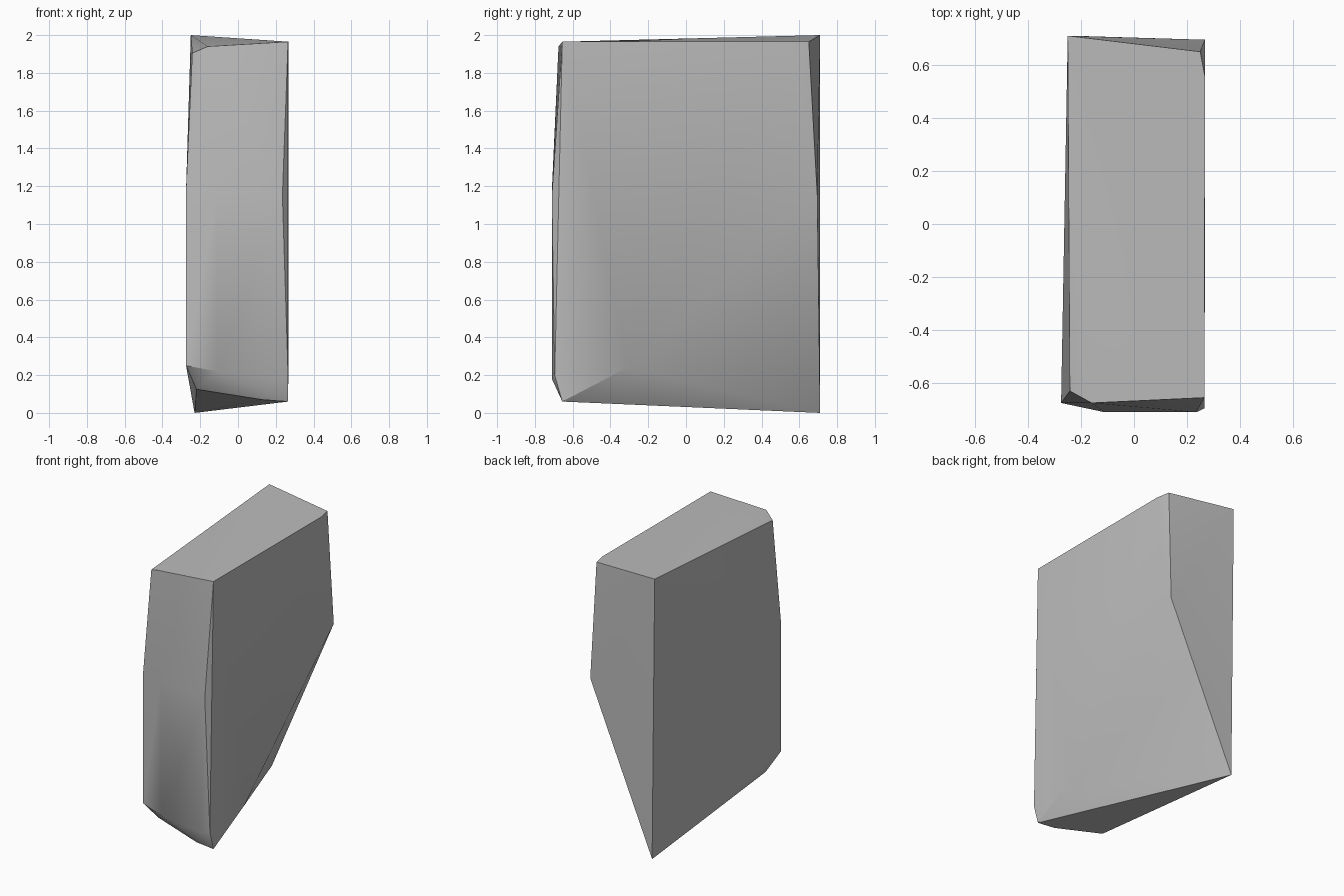
import bpy
import bmesh

# Remove the default object only
default_object = bpy.data.objects.get("Cube")
if default_object:
    bpy.data.objects.remove(default_object, do_unlink=True)


def make_material(name, color):
    material = bpy.data.materials.new(name)
    material.use_nodes = True
    material.diffuse_color = color
    material.node_tree.nodes["Principled BSDF"].inputs["Base Color"].default_value = color
    return material


def hull_object(name, corners, material):
    """Wrap a set of corner points in a convex, chiselled block."""
    mesh = bpy.data.meshes.new(name)
    bm = bmesh.new()
    for corner in corners:
        bm.verts.new(corner)
    bmesh.ops.convex_hull(bm, input=bm.verts[:])
    loose = [vert for vert in bm.verts if not vert.link_faces]
    bmesh.ops.delete(bm, geom=loose, context="VERTS")
    bmesh.ops.recalc_face_normals(bm, faces=bm.faces[:])
    bm.to_mesh(mesh)
    bm.free()
    mesh.materials.append(material)
    block = bpy.data.objects.new(name, mesh)
    bpy.context.collection.objects.link(block)
    return block


# Corners of the slab, grouped by where they sit
top_corners = [
    (-.25, .71, 2), (.25, .65, 1.965), (.268, .555, 1.965),
    (.265, -.655, 1.965), (-.16, -.675, 1.94), (-.242, -.63, 1.905),
]
middle_corners = [
    (.268, .695, 1.15), (.235, -.71, 1.15),
    (-.11, -.71, 1.18), (-.275, -.675, 1.18),
]
bottom_corners = [
    (-.23, .71, 0), (.267, -.31, .24), (.265, -.655, .06), (.265, -.695, .2),
    (.2, -.71, .18), (-.11, -.71, .22), (-.275, -.675, .25),
    (-.22, -.58, .125), (.13, -.65, .07),
]

# Chipped stone slab with a sheared lower back corner
stone_grey = make_material("stone grey", (.5, .5, .5, 1))
slab = hull_object("stone_slab", top_corners + middle_corners + bottom_corners, stone_grey)

# Soften shallow folds and keep the chipped edges crisp
bpy.ops.object.select_all(action="DESELECT")
slab.select_set(True)
bpy.context.view_layer.objects.active = slab
bpy.ops.object.shade_smooth_by_angle()
